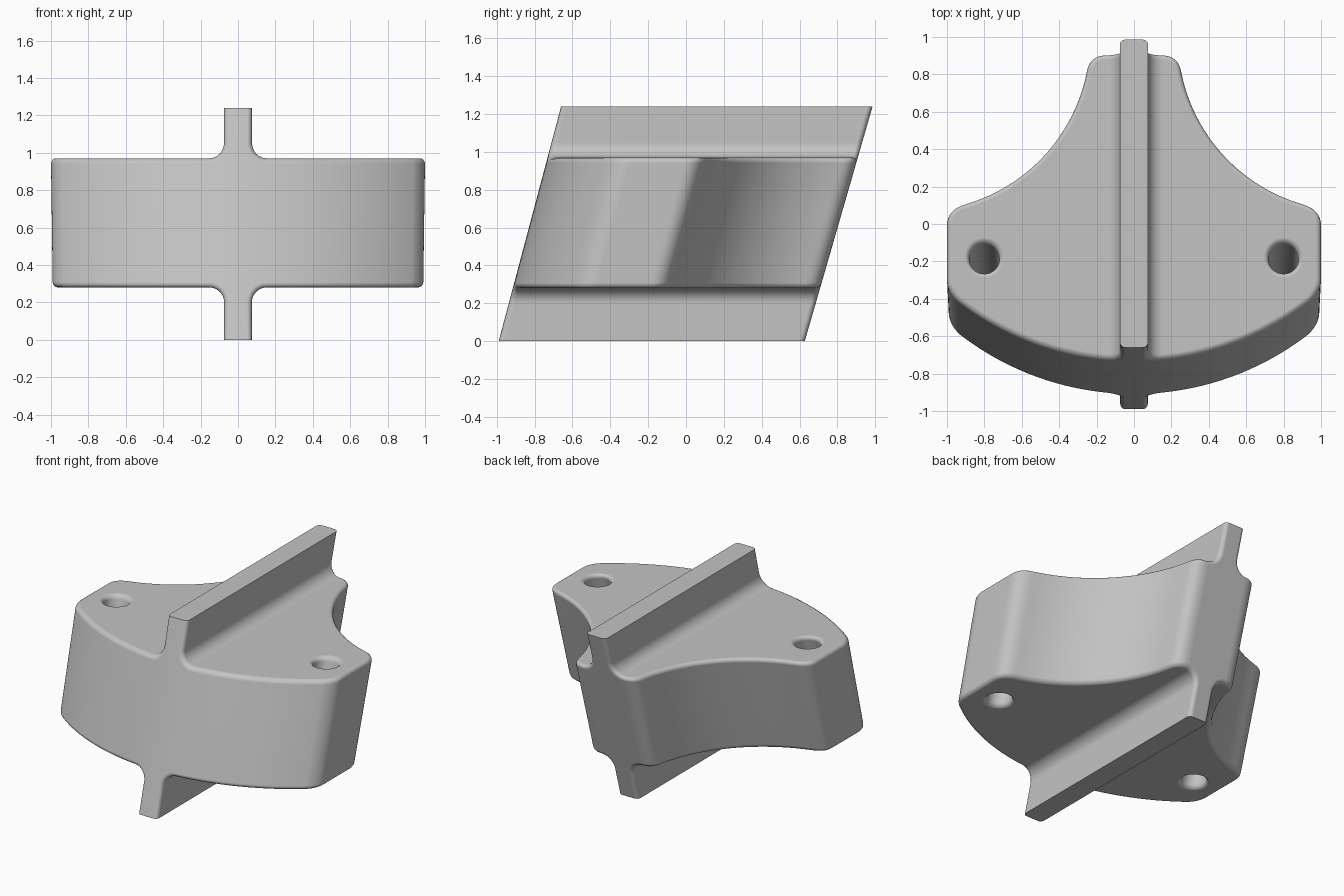
import bpy, bmesh
from math import radians, sin, cos, sqrt
from mathutils import Vector

cube = bpy.data.objects.get("Cube")
if cube:
    bpy.data.objects.remove(cube, do_unlink=True)

TOP, BOTTOM, HEIGHT = 0.97, 0.28, 1.24   # plate top, plate underside, fin height
FIN, FILLET = 0.075, 0.08                # fin half width, fin root radius
FRONT, BACK = -0.732, 0.908


def arc(cx, cy, r, a0, a1, n):
    angles = [radians(a0 + (a1 - a0) * i / n) for i in range(n + 1)]
    return [(cx + r * cos(a), cy + r * sin(a)) for a in angles]


def corner(a, c, b, n=8):
    """Rounded corner from a to b, pulled towards c."""
    a, c, b = Vector(a), Vector(c), Vector(b)
    ts = [i / n for i in range(n + 1)]
    return [tuple(a * (1 - t) ** 2 + c * 2 * t * (1 - t) + b * t * t) for t in ts]


def mirrored(half):
    return half + [(-x, y) for x, y in reversed(half) if x > 1e-5]


def prism(name, points, place, low, high):
    """Extrude a closed outline between two levels."""
    bm = bmesh.new()
    rings = [[bm.verts.new(place(u, v, w)) for u, v in points] for w in (low, high)]
    n = len(points)
    bm.faces.new(rings[0])
    bm.faces.new(rings[1])
    for i in range(n):
        j = (i + 1) % n
        bm.faces.new((rings[0][i], rings[0][j], rings[1][j], rings[1][i]))
    bmesh.ops.recalc_face_normals(bm, faces=bm.faces)
    mesh = bpy.data.meshes.new(name)
    bm.to_mesh(mesh)
    bm.free()
    obj = bpy.data.objects.new(name, mesh)
    bpy.context.collection.objects.link(obj)
    return obj


def upright(x, y, z):
    return (x, y, z)


def lengthwise(x, z, y):
    return (x, y, z)


# Plan outline: bowed front, straight sides, scooped flanks, narrow back
R = 1.54
bow = [(x, FRONT + R - sqrt(R * R - x * x)) for x in [0.94 * i / 18 for i in range(19)]]
scoop = arc(1.16, 1.0, 0.925, 253.5, 191.5, 24)
plan = (bow[:-1] + corner(bow[-1], (1, -0.355), (1, -0.29))
        + corner((1, 0.0), (1, 0.085), scoop[0]) + scoop[1:-1]
        + corner(scoop[-1], (0.24, BACK), (0.15, BACK)))
body = prism("finned_block", mirrored(plan), upright, 0, HEIGHT)

# Front section: wide plate with a filleted fin above and below
edge = FIN + FILLET
section = ([(FIN, 0)] + arc(edge, BOTTOM - FILLET, FILLET, 180, 90, 8)
           + [(1.2, BOTTOM), (1.2, TOP)]
           + arc(edge, TOP + FILLET, FILLET, 270, 180, 8) + [(FIN, HEIGHT + 0.1)])
section[0] = (FIN, -0.1)
cutters = [(prism("section_cutter", mirrored(section), lengthwise, -1.5, 1.5), 'INTERSECT')]

# Bolt holes through both wings
for side in (-1, 1):
    ring = arc(side * 0.8, -0.18, 0.08, 0, 360, 32)[:-1]
    cutters.append((prism("hole_cutter", ring, upright, -0.2, 1.5), 'DIFFERENCE'))

for cutter, operation in cutters:
    cutter.hide_render = True
    mod = body.modifiers.new("cut", 'BOOLEAN')
    mod.object, mod.operation, mod.solver = cutter, operation, 'EXACT'
bpy.context.view_layer.update()
cut_mesh = bpy.data.meshes.new_from_object(
    body.evaluated_get(bpy.context.evaluated_depsgraph_get()))
body.modifiers.clear()
body.data = cut_mesh
for cutter, _ in cutters:
    bpy.data.objects.remove(cutter, do_unlink=True)

# Round every sharp edge except the fin's flat ends, then lean the block back
bm = bmesh.new()
bm.from_mesh(cut_mesh)
bmesh.ops.remove_doubles(bm, verts=bm.verts, dist=1e-5)


def at_fin_end(e):
    return any(all(abs(v.co.z - z) < 1e-3 for v in e.verts) for z in (0, HEIGHT))


sharp = [e for e in bm.edges if len(e.link_faces) == 2
         and e.calc_face_angle(0) > radians(40) and not at_fin_end(e)]
bmesh.ops.bevel(bm, geom=sharp, offset=0.028, segments=4, profile=0.5,
                affect='EDGES', clamp_overlap=False)
for v in bm.verts:
    dz = v.co.z - TOP
    taper = 1 + 0.014 * dz
    v.co.x *= taper
    v.co.y = v.co.y * taper + 0.276 * dz
bm.to_mesh(cut_mesh)
bm.free()

# Plain grey finish
grey = bpy.data.materials.new("plain_grey")
grey.use_nodes = True
colour = (0.55, 0.55, 0.55, 1)
grey.diffuse_color = colour
grey.node_tree.nodes["Principled BSDF"].inputs["Base Color"].default_value = colour
cut_mesh.materials.clear()
cut_mesh.materials.append(grey)

bpy.ops.object.select_all(action='DESELECT')
body.select_set(True)
bpy.context.view_layer.objects.active = body
bpy.ops.object.shade_smooth_by_angle(angle=radians(35))
weighted = body.modifiers.new("even_shading", 'WEIGHTED_NORMAL')
weighted.keep_sharp = True
